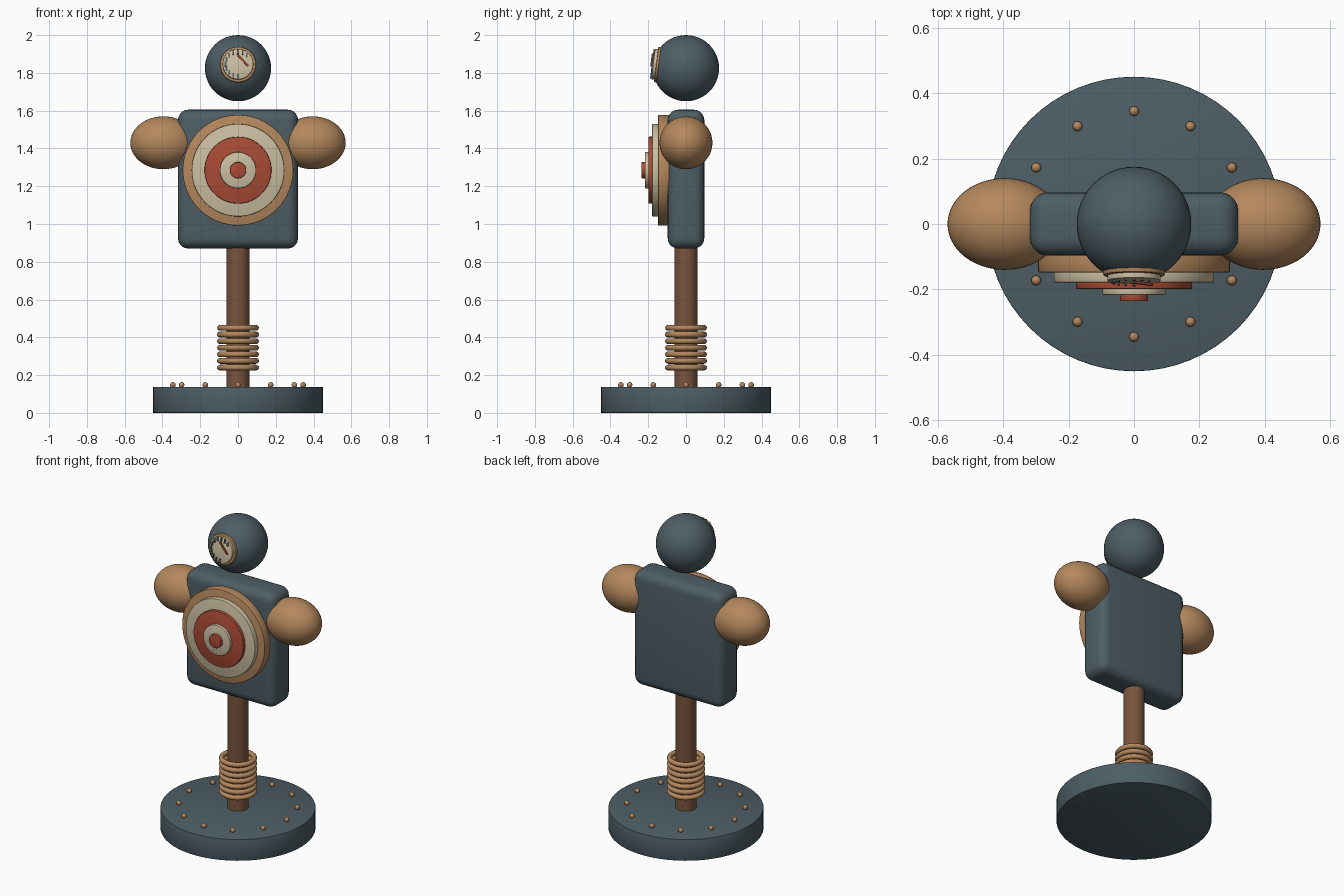
import bpy, math
from mathutils import Matrix, Vector

if "Cube" in bpy.data.objects:
    bpy.data.objects.remove(bpy.data.objects["Cube"])


def material(name, rgb):
    m = bpy.data.materials.new(name)
    m.diffuse_color = (*rgb, 1)
    m.use_nodes = True
    m.node_tree.nodes["Principled BSDF"].inputs["Base Color"].default_value = m.diffuse_color
    return m


SLATE = material("slate", (0.075, 0.112, 0.132))
TAN = material("tan_wood", (0.46, 0.245, 0.11))
BROWN = material("brown_wood", (0.19, 0.09, 0.047))
CREAM = material("cream", (0.60, 0.52, 0.36))
RED = material("brick_red", (0.40, 0.07, 0.035))


def finish(name, mat, bevel=0, segments=2):
    ob = bpy.context.object
    ob.name = name
    ob.data.materials.append(mat)
    if bevel:
        mod = ob.modifiers.new("bevel", 'BEVEL')
        mod.width, mod.segments = bevel, segments
        mod.limit_method = 'ANGLE'
        bpy.ops.object.modifier_apply(modifier=mod.name)
    bpy.ops.object.shade_smooth_by_angle(angle=math.radians(35))
    return ob


def cylinder(name, mat, r, z0, z1, bevel=0):
    bpy.ops.mesh.primitive_cylinder_add(vertices=64, radius=r, depth=z1 - z0,
                                        location=(0, 0, (z0 + z1) / 2))
    return finish(name, mat, bevel)


def ball(name, mat, loc, radii, seg=48):
    bpy.ops.mesh.primitive_uv_sphere_add(segments=seg, ring_count=seg // 2, radius=1, location=loc)
    bpy.context.object.scale = radii
    bpy.ops.object.transform_apply(location=False, rotation=False, scale=True)
    return finish(name, mat)


def box(name, mat, size, loc, bevel=0, segments=5):
    bpy.ops.mesh.primitive_cube_add(size=1, location=loc)
    bpy.context.object.scale = size
    bpy.ops.object.transform_apply(location=False, rotation=False, scale=True)
    return finish(name, mat, bevel, segments)


# Round base with a circle of rivets
cylinder("base", SLATE, 0.45, 0, 0.137, 0.003)
for i in range(12):
    a = i * math.tau / 12
    ball("rivet", TAN, (0.345 * math.cos(a), 0.345 * math.sin(a), 0.148), (0.015,) * 3, 16)

# Post wrapped with rope coils
cylinder("post", BROWN, 0.061, 0.12, 0.9)
for i in range(7):
    bpy.ops.mesh.primitive_torus_add(major_segments=48, minor_segments=12, major_radius=0.096,
                                     minor_radius=0.015, location=(0, 0, 0.24 + i * 0.035))
    finish("rope_coil", TAN)

# Torso, shoulders and head
box("torso", SLATE, (0.636, 0.194, 0.735), (0, 0, 1.2375), 0.055)
for s in (-1, 1):
    ball("shoulder", TAN, (s * 0.395, 0, 1.43), (0.175, 0.14, 0.14))
ball("head", SLATE, (0, 0, 1.825), (0.175,) * 3)

# Stepped bullseye on the chest: radius, back y, front y
face_front = Matrix.Rotation(math.pi / 2, 4, 'X')
for name, mat, r, y0, y1 in (
        ("target_rim", TAN, 0.293, 0.09, 0.148), ("target_outer", CREAM, 0.245, 0.14, 0.179),
        ("target_middle", RED, 0.177, 0.17, 0.199), ("target_inner", CREAM, 0.096, 0.19, 0.217),
        ("target_centre", RED, 0.043, 0.21, 0.236)):
    ob = cylinder(name, mat, r, y0, y1, 0.004)
    ob.matrix_world = Matrix.Translation((0, 0, 1.285)) @ face_front @ ob.matrix_world

# Gauge on the face, built flat and then tilted slightly upward
gauge = (Matrix.Translation((0, -0.158, 1.845)) @ Matrix.Rotation(math.radians(-7), 4, 'X')
         @ face_front)
parts = [cylinder("gauge_rim", TAN, 0.095, -0.045, 0, 0.006),
         cylinder("gauge_dial", CREAM, 0.081, -0.01, 0.016, 0.002)]
for i in range(11):
    a = math.radians(45 + i * 22.5)
    parts.append(box("gauge_tick", SLATE, (0.009, 0.024, 0.008),
                     (0.066 * math.cos(a), 0.066 * math.sin(a), 0.019)))
start, end = Vector((-0.005, 0.052, 0.026)), Vector((0.054, -0.012, 0.026))
needle = box("gauge_needle", RED, ((end - start).length, 0.010, 0.008), (start + end) / 2)
needle.rotation_euler.z = math.atan2(end.y - start.y, end.x - start.x)
parts.append(needle)
bpy.context.view_layer.update()
for ob in parts:
    ob.matrix_world = gauge @ ob.matrix_world
